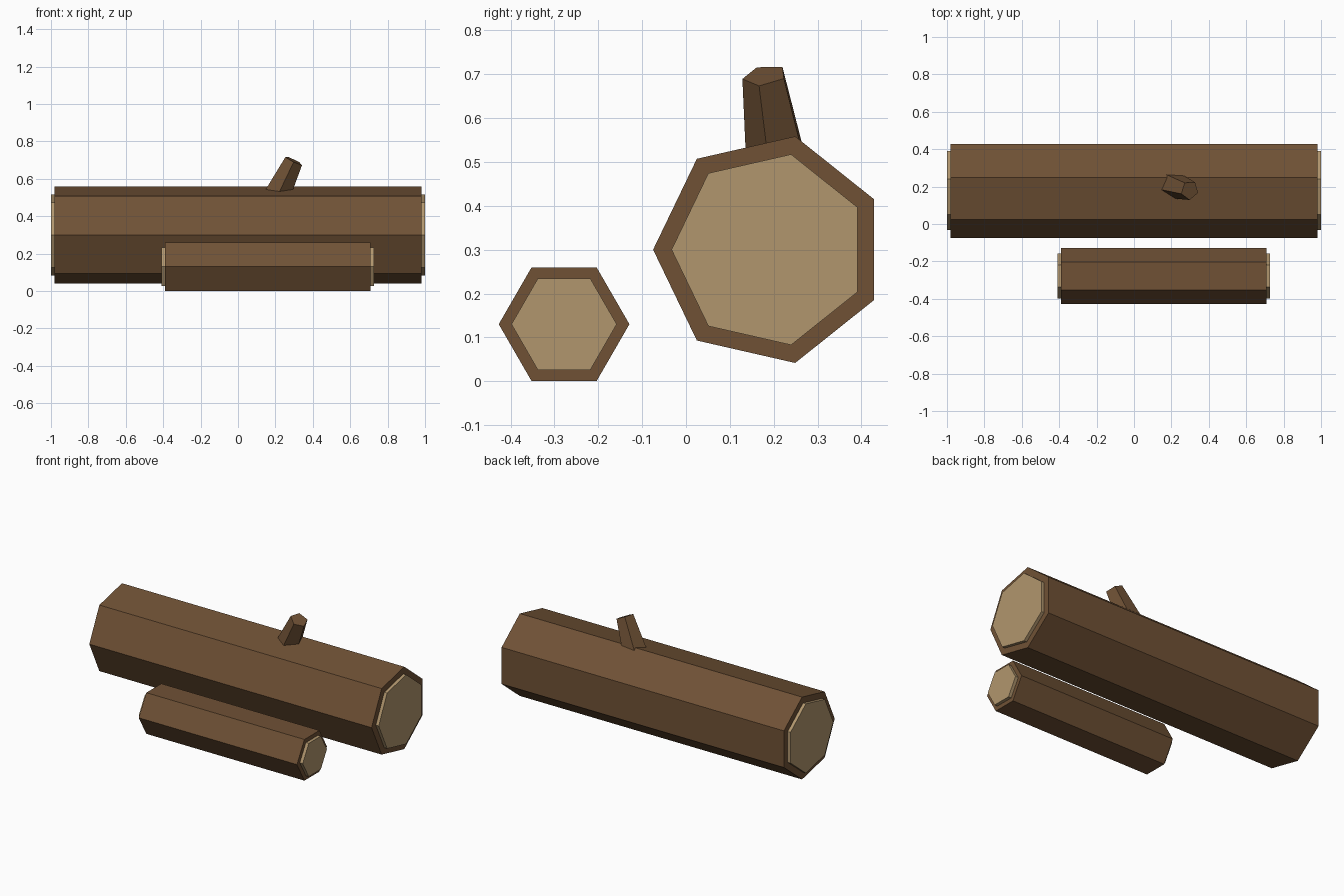
import bpy, bmesh
from math import cos, sin, radians, tau
from mathutils import Vector

if "Cube" in bpy.data.objects:
    bpy.data.objects.remove(bpy.data.objects["Cube"], do_unlink=True)


def make_material(name, rgb):
    mat = bpy.data.materials.new(name)
    mat.use_nodes = True
    mat.diffuse_color = (*rgb, 1)
    mat.node_tree.nodes["Principled BSDF"].inputs["Base Color"].default_value = (*rgb, 1)
    return mat


bark = make_material("bark brown", (0.16, 0.083, 0.036))
wood = make_material("cut wood tan", (0.44, 0.305, 0.155))


def prism(name, start, end, r_start, r_end, sides, turn, mat):
    """Straight tapered prism between two points; turn is the angle of its first corner."""
    start, end = Vector(start), Vector(end)
    axis = (end - start).normalized()
    u = Vector((0, 1, 0)).cross(axis).normalized()
    v = axis.cross(u)
    bm = bmesh.new()
    rings = []
    for centre, r in ((start, r_start), (end, r_end)):
        angles = [radians(turn) + tau * i / sides for i in range(sides)]
        rings.append([bm.verts.new(centre + r * (cos(a) * u + sin(a) * v)) for a in angles])
    low, high = rings
    for i in range(sides):
        j = (i + 1) % sides
        bm.faces.new((low[i], low[j], high[j], high[i]))
    bm.faces.new(low[::-1])
    bm.faces.new(high)
    mesh = bpy.data.meshes.new(name)
    bm.to_mesh(mesh)
    bm.free()
    mesh.materials.append(mat)
    obj = bpy.data.objects.new(name, mesh)
    bpy.context.collection.objects.link(obj)
    return obj


def log(name, x0, x1, y, z, radius, cut_radius, sides):
    """Bark prism along x with a raised cut-wood disc on each end."""
    prism(name, (x0, y, z), (x1, y, z), radius, radius, sides, -90, bark)
    for side, x, out in (("right", x0, -0.02), ("left", x1, 0.02)):
        # the discs run along +x so their corners line up with the bark
        a, b = sorted((x - out / 2, x + out))
        prism(f"{name}_{side}_cut_end", (a, y, z), (b, y, z),
              cut_radius, cut_radius, sides, -90, wood)


# Two logs lying side by side
log("large_log", -0.98, 0.98, 0.19, 0.30, 0.265, 0.223, 7)
log("small_log", -0.39, 0.708, -0.278, 0.13, 0.149, 0.12, 6)

# Broken branch stub on the large log
prism("branch_stub", (0.178, 0.219, 0.45), (0.298, 0.18, 0.697), 0.08, 0.052, 5, -15, bark)
